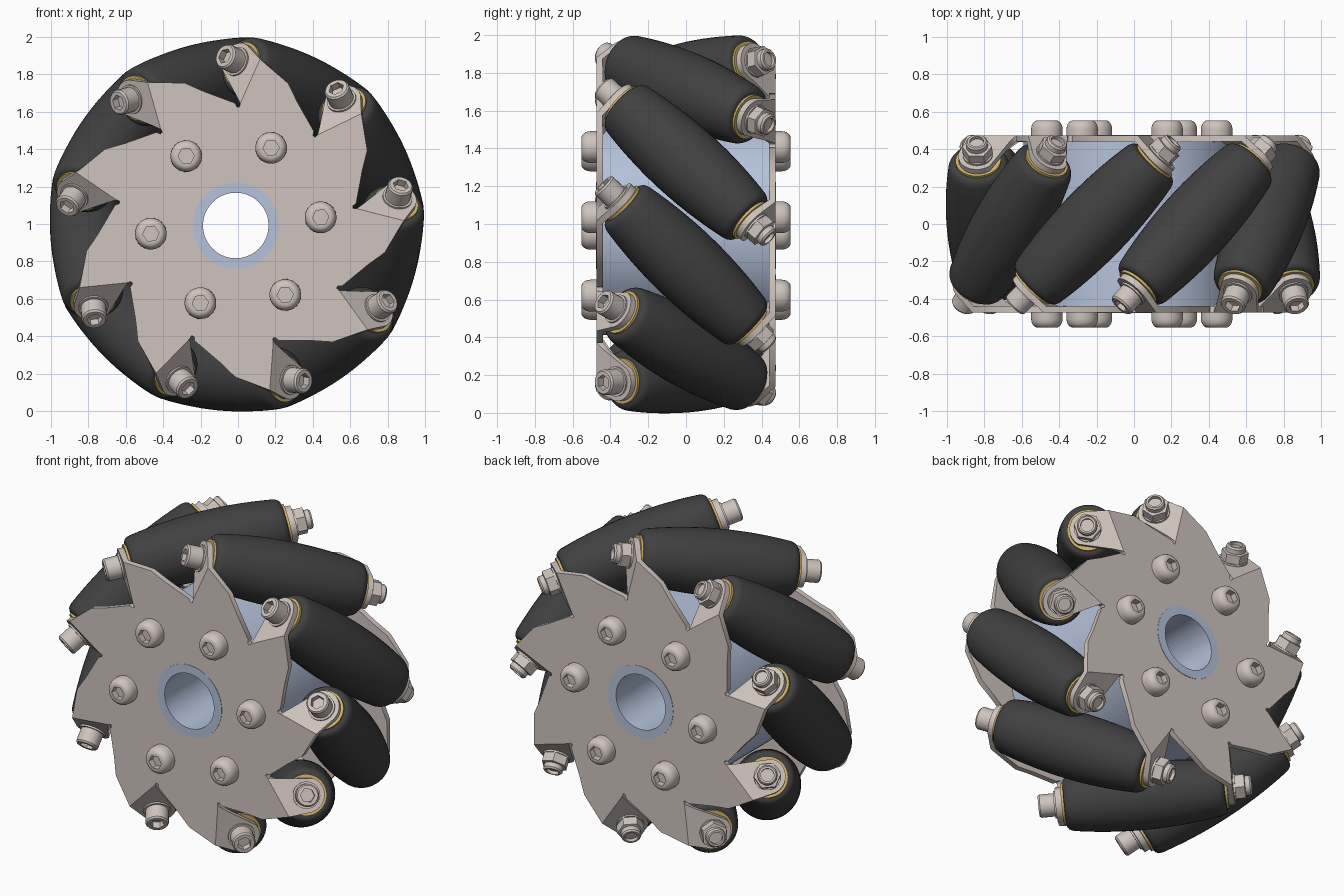
import bpy, bmesh
from math import sin, cos, pi, radians, sqrt
from mathutils import Matrix, Vector

if "Cube" in bpy.data.objects:
    bpy.data.objects.remove(bpy.data.objects["Cube"], do_unlink=True)

COUNT = 9                      # rollers around the wheel
FIRST = radians(64.8)          # angle of the first roller
AXIS_R = 0.795                 # distance of roller axes from the wheel axis
CENTRE = Matrix.Translation((-0.012, 0, 0.992))
FLIP = Matrix.Rotation(pi, 4, "X")


def material(name, rgb):
    m = bpy.data.materials.new(name)
    m.use_nodes = True
    m.diffuse_color = (*rgb, 1)
    m.node_tree.nodes["Principled BSDF"].inputs["Base Color"].default_value = (*rgb, 1)
    return m


STEEL = material("warm_steel", (0.62, 0.55, 0.51))
RUBBER = material("dark_rubber", (0.052, 0.052, 0.052))
BLUE = material("pale_blue", (0.46, 0.54, 0.71))
BRASS = material("brass", (0.62, 0.44, 0.14))


def finish(bm, name, mat):
    """Turn a bmesh into a mesh, smooth except at sharp edges."""
    bmesh.ops.remove_doubles(bm, verts=bm.verts, dist=0.0005)
    bmesh.ops.recalc_face_normals(bm, faces=bm.faces)
    for f in bm.faces:
        f.smooth = True
    for e in bm.edges:
        e.smooth = len(e.link_faces) == 2 and e.calc_face_angle() < radians(32)
    me = bpy.data.meshes.new(name)
    bm.to_mesh(me)
    bm.free()
    me.materials.append(mat)
    return me


def lathe(name, profile, mat, seg=24, closed=False):
    """Turn (radius, height, is_hex) points round local z."""
    bm = bmesh.new()
    rows = []
    for r, h, *is_hex in profile:
        row = []
        for i in range(seg):
            a = 2 * pi * i / seg
            k = r
            if is_hex:
                k = r * cos(pi / 6) / cos((a % (pi / 3)) - pi / 6)
            row.append(bm.verts.new((k * cos(a), k * sin(a), h)))
        rows.append(row)
    pairs = list(zip(rows, rows[1:]))
    if closed:
        pairs.append((rows[-1], rows[0]))
    else:
        bm.faces.new(rows[0])
        bm.faces.new(rows[-1])
    for a, b in pairs:
        for i in range(seg):
            j = (i + 1) % seg
            bm.faces.new((a[i], a[j], b[j], b[i]))
    return finish(bm, name, mat)


def place(name, mesh, matrix):
    ob = bpy.data.objects.new(name, mesh)
    bpy.context.collection.objects.link(ob)
    ob.matrix_world = CENTRE @ matrix
    return ob


def radial(a):
    return Vector((cos(a), 0, sin(a)))


def tangent(a):
    return Vector((sin(a), 0, -cos(a)))


def frame(x, z, loc):
    y = z.cross(x)
    return Matrix.Translation(loc) @ Matrix((x, y, z)).transposed().to_4x4()


# Side plate: sawtooth disc with a bent tab on each tooth
PLATE_Y = -0.457
BEND = -0.253
TAB_Y = -0.355


def plate_mesh():
    bm = bmesh.new()
    step = 2 * pi / COUNT
    root = Vector((BEND, 0.60))
    crest = Vector((BEND, 0.86))
    for i in range(COUNT):
        a = FIRST + i * step

        def vert(s, q):
            y = PLATE_Y + max(0, BEND - s)
            return bm.verts.new(radial(a) * q + tangent(a) * s + Vector((0, y, 0)))

        # flat tooth, from the centre hole out to the slot
        lead = root.angle_signed(Vector((0, 1)))
        lead = -abs(lead)
        r = root.length
        next_root = (r * sin(lead + step), r * cos(lead + step))
        outer = [root, crest, (-0.07, 0.807), (0.02, 0.735), (0.163, 0.634),
                 (0.168, 0.612), (0.182, 0.608), next_root]
        hole = [(0.228 * sin(lead + step * k / 6), 0.228 * cos(lead + step * k / 6))
                for k in range(6, -1, -1)]
        bm.faces.new([vert(*p) for p in outer + hole])
        # tab bent square to the roller axis
        arc = [radians(d) for d in range(220, 79, -14)]
        tab = [root, (-0.288, 0.635)]
        tab += [(TAB_Y + 0.076 * cos(p), AXIS_R + 0.105 * sin(p)) for p in arc]
        bm.faces.new([vert(*p) for p in tab + [crest]])
    return finish(bm, "side_plate", STEEL)


plate = plate_mesh()
half_turn = Matrix.Rotation(pi, 4, radial(FIRST))
for name, mat in (("front_plate", Matrix()), ("back_plate", half_turn)):
    ob = place(name, plate, mat)
    sol = ob.modifiers.new("thickness", "SOLIDIFY")
    sol.thickness = 0.035
    sol.offset = 0

# Hub drum with a boss through each plate and an open bore
hub = lathe("hub", [(0.175, -0.477), (0.23, -0.477), (0.23, -0.44), (0.58, -0.44),
                    (0.58, 0.44), (0.23, 0.44), (0.23, 0.477), (0.175, 0.477)],
            BLUE, seg=72, closed=True)
place("hub", hub, Matrix.Rotation(pi / 2, 4, "X"))

# Button-head screws holding the plates to the hub
dome = [(0.085 - 0.035 * (1 - cos(t)), 0.03 + 0.05 * sin(t))
        for t in [pi / 2 * k / 5 for k in range(6)]]
button = lathe("hub_screw", [(0.085, 0)] + dome
               + [(0.044, 0.08, 1), (0.044, 0.04, 1)], STEEL)
for i in range(6):
    a = radians(5.5 + 60 * i)
    for side, label in ((-1, "front"), (1, "back")):
        out = Vector((0, side, 0))
        place(f"{label}_hub_screw_{i + 1}", button,
              frame(radial(a), out, radial(a) * 0.456 + out * 0.474))

# Crowned roller with rounded ends
LENGTH = 0.47
body = [(0.198 - 0.19 * u * u, u) for u in [-0.43 + 0.86 * k / 14 for k in range(15)]]
end = [(0.158, 0.445), (0.15, 0.459), (0.138, 0.468), (0.12, LENGTH)]
roller = lathe("roller", [(r, -u) for r, u in reversed(end)] + body + end, RUBBER, seg=40)

# Axle hardware
bush = lathe("bushing", [(0.122, 0.45), (0.122, 0.484)], BRASS, seg=32)
spacer = lathe("spacer", [(0.075, 0.47), (0.075, 0.5)], STEEL)
axle = lathe("axle", [(0.045, -0.55), (0.045, 0.55)], STEEL)
cap = lathe("cap_screw", [(0.08, 0.515), (0.08, 0.53), (0.068, 0.53), (0.068, 0.612),
                          (0.06, 0.622), (0.042, 0.622, 1), (0.042, 0.58, 1)], STEEL)
nut = lathe("lock_nut", [(0.08, 0.515), (0.08, 0.53), (0.08, 0.53, 1), (0.08, 0.585, 1),
                         (0.058, 0.588), (0.058, 0.615), (0.05, 0.625),
                         (0.038, 0.625), (0.038, 0.605)], STEEL)

for i in range(COUNT):
    a = FIRST + 2 * pi * i / COUNT
    along = (tangent(a) + Vector((0, 1, 0))) / sqrt(2)
    f = frame(radial(a), along, radial(a) * AXIS_R)
    n = i + 1
    place(f"roller_{n}", roller, f)
    place(f"axle_{n}", axle, f)
    place(f"cap_screw_{n}", cap, f @ FLIP)
    place(f"lock_nut_{n}", nut, f)
    for label, m in (("front", f @ FLIP), ("back", f)):
        place(f"{label}_bushing_{n}", bush, m)
        place(f"{label}_spacer_{n}", spacer, m)
